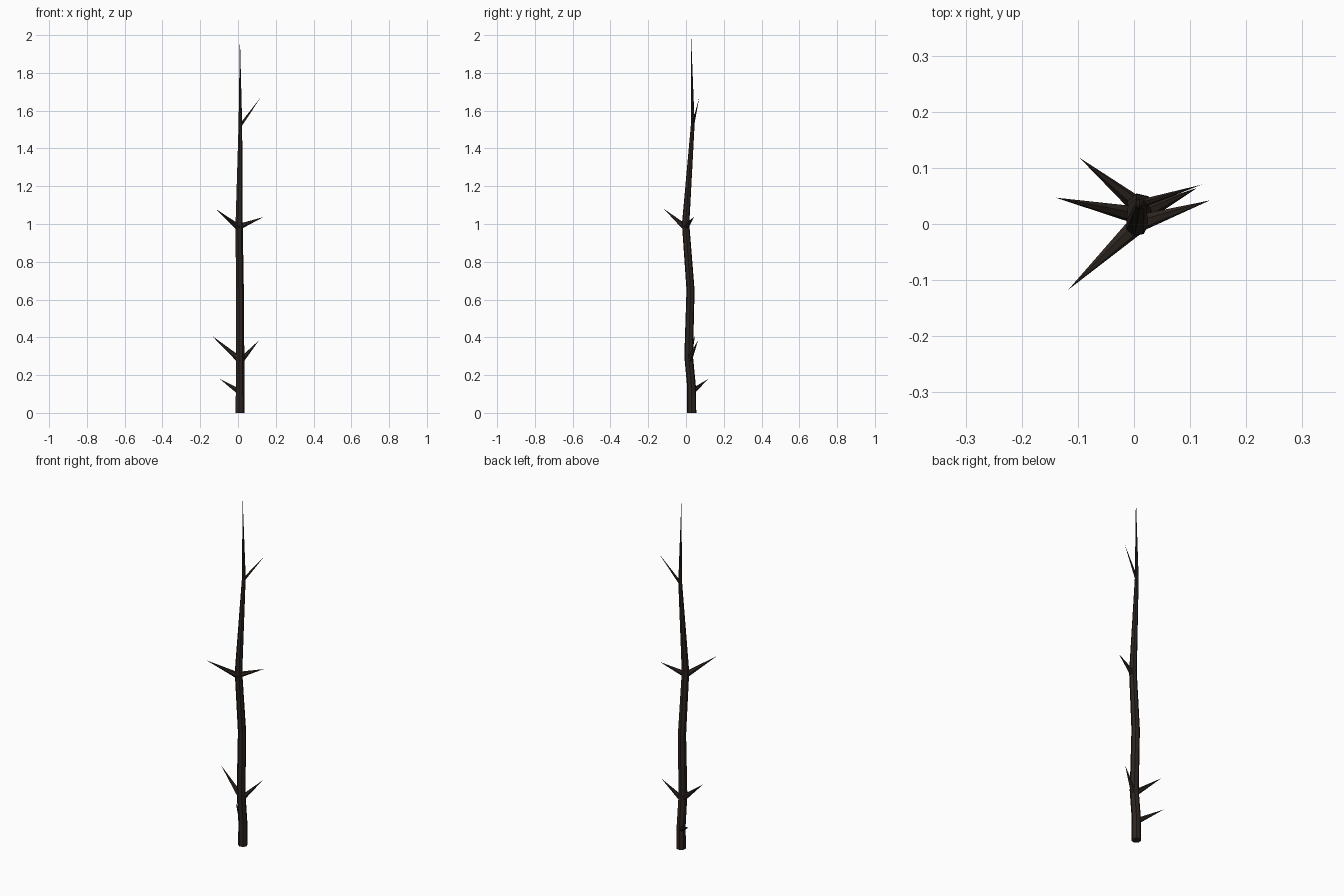
import bpy, bmesh, math
from mathutils import Vector

if "Cube" in bpy.data.objects:
    bpy.data.objects.remove(bpy.data.objects["Cube"])

bark = bpy.data.materials.new("dark_bark")
bark.diffuse_color = (0.026, 0.018, 0.014, 1)
bark.use_nodes = True
bark.node_tree.nodes["Principled BSDF"].inputs["Base Color"].default_value = bark.diffuse_color


def tapered_tube(name, path, sides, flat_rings=False):
    """Flat-faced tube through (point, radius) pairs, ending in a point."""
    bm = bmesh.new()
    axis = (Vector(path[-1][0]) - Vector(path[0][0])).normalized()
    if flat_rings:
        axis = Vector((0, 0, 1))
    turn = Vector((0, 0, 1)).rotation_difference(axis)
    rings = []
    for point, radius in path[:-1]:
        ring = []
        for i in range(sides):
            a = math.tau * i / sides
            offset = Vector((math.cos(a), math.sin(a), 0)) * radius
            ring.append(bm.verts.new(Vector(point) + turn @ offset))
        rings.append(ring)
    tip = bm.verts.new(path[-1][0])
    bm.faces.new(rings[0][::-1])
    for low, high in zip(rings, rings[1:]):
        for i in range(sides):
            j = (i + 1) % sides
            bm.faces.new((low[i], low[j], high[j], high[i]))
    for i in range(sides):
        bm.faces.new((rings[-1][i], rings[-1][(i + 1) % sides], tip))
    mesh = bpy.data.meshes.new(name)
    bm.to_mesh(mesh)
    bm.free()
    mesh.materials.append(bark)
    obj = bpy.data.objects.new(name, mesh)
    bpy.context.collection.objects.link(obj)
    return obj


# Crooked trunk, tapering to a needle tip
tapered_tube("trunk", [
    ((0.010, 0.030, 0.00), 0.025),
    ((0.010, 0.030, 0.13), 0.024),
    ((0.010, 0.014, 0.30), 0.0235),
    ((0.009, 0.024, 0.65), 0.022),
    ((0.005, -0.002, 1.00), 0.020),
    ((0.012, 0.036, 1.53), 0.010),
    ((0.010, 0.027, 2.00), 0.0),
], 7, flat_rings=True)

# Thorn-like side twigs: base on trunk axis, tip, base radius
twigs = [
    ((0.010, 0.030, 0.11), (-0.097, 0.118, 0.18), 0.016),
    ((0.010, 0.015, 0.28), (-0.140, 0.047, 0.41), 0.017),
    ((0.010, 0.015, 0.27), (0.112, 0.064, 0.385), 0.016),
    ((0.005, -0.002, 0.98), (-0.117, -0.117, 1.08), 0.017),
    ((0.005, 0.000, 0.985), (0.135, 0.042, 1.037), 0.016),
    ((0.012, 0.036, 1.52), (0.120, 0.070, 1.67), 0.008),
]
for n, (base, tip, radius) in enumerate(twigs, 1):
    tapered_tube(f"twig_{n}", [(base, radius), (tip, 0)], 6)
